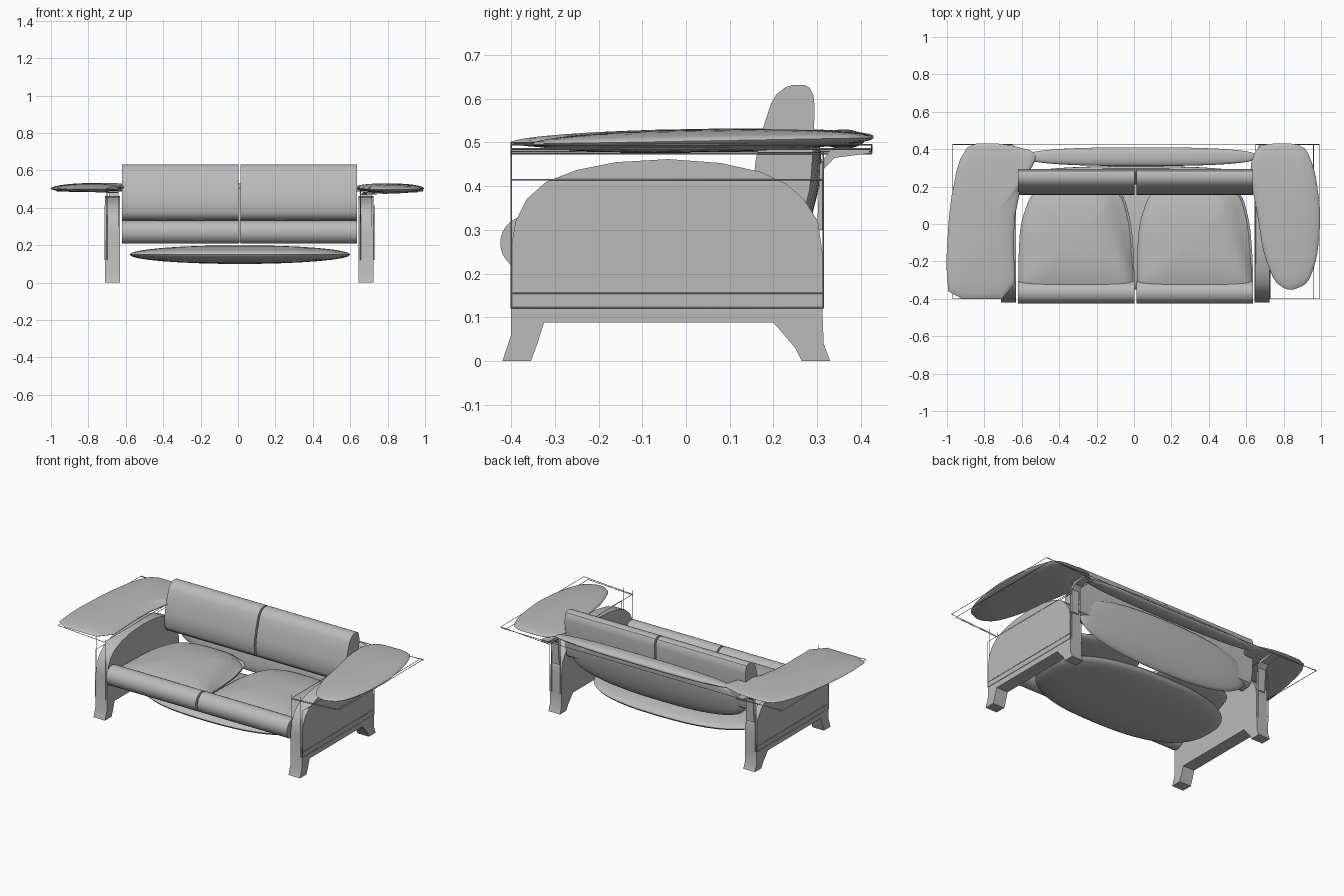
import bpy, bmesh
from math import cos, sin, pi, radians
from mathutils import Matrix, Vector

if "Cube" in bpy.data.objects:
    bpy.data.objects.remove(bpy.data.objects["Cube"], do_unlink=True)

grey = bpy.data.materials.new("soft grey")
grey.use_nodes = True
grey.diffuse_color = (0.5, 0.5, 0.5, 1)
grey.node_tree.nodes["Principled BSDF"].inputs["Base Color"].default_value = (0.5, 0.5, 0.5, 1)
made = []


def finish(name, bm):
    bmesh.ops.recalc_face_normals(bm, faces=bm.faces)
    mesh = bpy.data.meshes.new(name)
    bm.to_mesh(mesh)
    bm.free()
    mesh.materials.append(grey)
    obj = bpy.data.objects.new(name, mesh)
    bpy.context.collection.objects.link(obj)
    made.append(obj)
    return obj


def rounded(points, times=2):
    """Corner cutting on a closed outline."""
    for _ in range(times):
        cut = []
        for i, a in enumerate(points):
            a, b = Vector(a), Vector(points[(i + 1) % len(points)])
            cut += [a.lerp(b, 0.2), a.lerp(b, 0.8)]
        points = cut
    return points


def oval(a, b, power, count=48):
    """Superellipse outline around the origin."""
    result = []
    for i in range(count):
        c, s = cos(2 * pi * i / count), sin(2 * pi * i / count)
        result.append((a * abs(c) ** (2 / power) * (1 if c > 0 else -1),
                       b * abs(s) ** (2 / power) * (1 if s > 0 else -1)))
    return result


def extrude(name, profile, x0, x1):
    """A y-z profile swept along x."""
    bm = bmesh.new()
    face = bm.faces.new([bm.verts.new((x0, y, z)) for y, z in profile])
    moved = bmesh.ops.extrude_face_region(bm, geom=[face])["geom"]
    bmesh.ops.translate(bm, vec=(x1 - x0, 0, 0),
                        verts=[v for v in moved if isinstance(v, bmesh.types.BMVert)])
    return finish(name, bm)


def pad(name, outline, up, down, matrix, slope=0.0, shape=None):
    """A pillow: rings shrink towards the middle while they rise or fall."""
    bm = bmesh.new()
    pts = [Vector(p) for p in outline]
    low = Vector((min(p.x for p in pts), min(p.y for p in pts)))
    high = Vector((max(p.x for p in pts), max(p.y for p in pts)))
    mid = (low + high) / 2
    rings = []
    steps = 7
    for i in range(-steps, steps + 1):
        angle = i / (steps + 1) * pi / 2
        height = sin(angle) * (up if i > 0 else down)
        ring = []
        for p in pts:
            q = mid.lerp(p, cos(angle))
            z = height + slope * q.y
            ring.append(bm.verts.new((q.x, q.y, shape(q, z) if shape and i > 0 else z)))
        rings.append(ring)
    n = len(pts)
    for a, b in zip(rings, rings[1:]):
        for i in range(n):
            bm.faces.new((a[i], a[(i + 1) % n], b[(i + 1) % n], b[i]))
    bm.faces.new(rings[0])
    bm.faces.new(rings[-1])
    bm.transform(matrix)
    return finish(name, bm)


def wire(name, points, closed=True):
    """Thin piping along a path."""
    curve = bpy.data.curves.new(name, "CURVE")
    curve.dimensions = "3D"
    curve.bevel_depth = 0.002
    curve.bevel_resolution = 0
    line = curve.splines.new("POLY")
    line.points.add(len(points) - 1)
    for point, co in zip(line.points, points):
        point.co = (*co, 1)
    line.use_cyclic_u = closed
    curve.materials.append(grey)
    bpy.context.collection.objects.link(bpy.data.objects.new(name, curve))


# Domed side panels with splayed feet, rear brackets and piping
panel = [(-.42, 0), (-.355, 0), (-.34, .04), (-.325, .088), (.2, .088), (.25, .03),
         (.265, 0), (.33, 0), (.315, .04), (.312, .12), (.312, .25), (.302, .32),
         (.27, .37), (.23, .405), (.17, .433), (.08, .453), (-.04, .462), (-.16, .455),
         (-.25, .437), (-.32, .41), (-.365, .37), (-.39, .32), (-.4, .26), (-.4, .06)]
bracket = [(.3, .3), (.312, .3), (.316, .44), (.34, .465), (.42, .475), (.42, .485),
           (.33, .482), (.306, .45)]
for side, x0, x1, outer in (("right", -.71, -.63, -.712), ("left", .645, .725, .727)):
    extrude(side + "_panel", panel, x0, x1)
    extrude(side + "_arm_bracket", bracket, x0 + .02, x1 - .01)
    wire(side + "_panel_piping", [(outer, -.4, .122), (outer, .314, .122),
                                  (outer, .314, .415), (outer, -.4, .415)])
    wire(side + "_lower_piping", [(outer, -.4, .155), (outer, .314, .155)], False)
    for x in (x0 + .01, x1 - .01):
        wire(side + "_front_piping", [(x, -.4, .12), (x, -.4, .5)], False)
        wire(side + "_back_piping", [(x, .314, .12), (x, .314, .48)], False)

# Broad, thin arm pads
right_arm = rounded([(-.99, -.4), (-1.005, -.2), (-.985, .1), (-.94, .33), (-.88, .43),
                     (-.69, .43), (-.52, .385), (-.53, .33), (-.6, .22), (-.645, 0),
                     (-.635, -.4)], 1)
left_arm = rounded([(.83, -.36), (.93, -.32), (.98, -.18), (1.0, .05), (.97, .28),
                    (.91, .43), (.68, .43), (.63, .36), (.62, .25), (.66, .05),
                    (.69, -.15), (.75, -.31)])
pad("right_arm", right_arm, .024, .022, Matrix.Translation((0, 0, .507)), .018)
pad("left_arm", left_arm, .026, .026, Matrix.Translation((0, 0, .503)), .018)
wire("left_arm_piping", [(.65, -.4, .475), (.99, -.4, .495), (.99, .425, .495), (.65, .425, .475)])
wire("left_arm_inner_piping", [(.65, -.4, .47), (.96, -.4, .485), (.96, .425, .485)], False)
wire("right_arm_piping", [(-.65, -.4, .48), (-.97, -.4, .5), (-.97, .425, .495), (-.65, .425, .48)])
wire("back_piping", [(-.97, .427, .49), (.99, .427, .49)], False)

# Rear rail between the arms, hung back panel and underside pan
pad("back_rail", oval(.62, .05, 2.6), .022, .022, Matrix.Translation((.04, .36, .508)))
pad("back_panel", oval(.6, .15, 2.4), .035, .035,
    Matrix.Translation((.01, .26, .36)) @ Matrix.Rotation(radians(76), 4, "X"))
pad("under_pan", oval(.59, .315, 2.5), .05, .05, Matrix.Translation((.01, -.035, .15)))

# Pairs of seat and back cushions
back = rounded([(.155, .44), (.175, .53), (.2, .605), (.235, .632), (.28, .632),
                (.295, .6), (.292, .5), (.285, .4), (.27, .34), (.2, .33), (.16, .36)], 1)
roll = [(-.365 + .06 * cos(a), .27 + .062 * sin(a))
        for a in [2 * pi * i / 28 for i in range(28)]]
seat = rounded([(-.31, -.37), (0, -.37), (.31, -.37), (.31, -.2), (.295, .0),
                (.25, .17), (.12, .22), (-.12, .22), (-.24, .17), (-.3, .0), (-.31, -.2)])


def sag(q, z):
    """The seat top folds down towards one rear corner."""
    across = q.x - (.27 - .28 * (q.y + .28))
    t = min(max(across / .06, 0), 1)
    return z - .025 * t * t * (3 - 2 * t)


for side, x0, x1 in (("right", -.62, .003), ("left", .014, .637)):
    extrude(side + "_back_cushion", back, x0, x1)
    extrude(side + "_seat_roll", roll, x0, x1)
    pad(side + "_seat_cushion", seat, .055, .04,
        Matrix.Translation(((x0 + x1) / 2, 0, .283)), 0, sag)

# Smooth curves, crisp edges
bpy.ops.object.select_all(action="DESELECT")
for obj in made:
    obj.select_set(True)
bpy.context.view_layer.objects.active = made[0]
bpy.ops.object.shade_smooth_by_angle(angle=radians(35))
